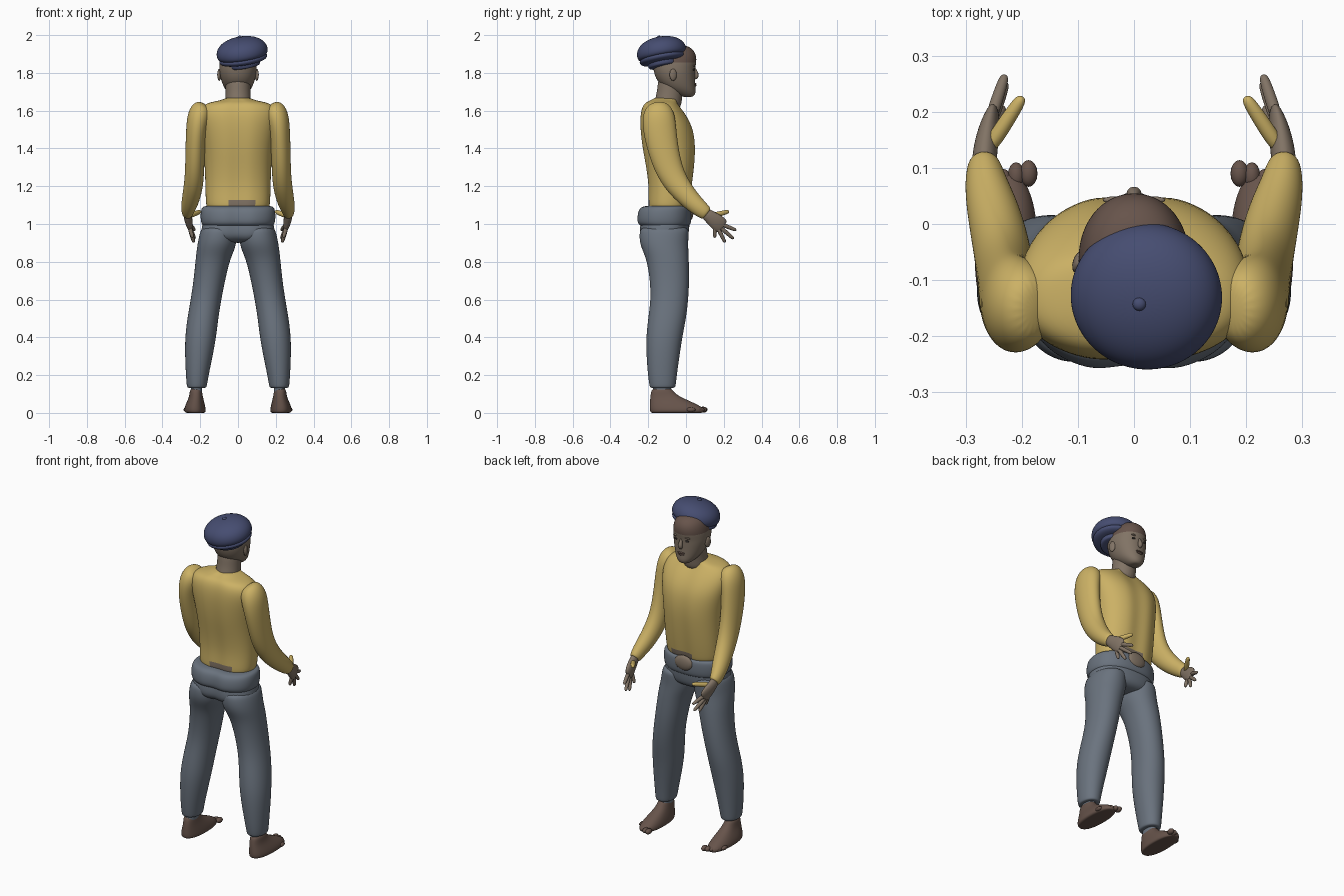
import bpy, bmesh, math
from mathutils import Vector, Matrix


def material(name, rgb):
    m = bpy.data.materials.new(name)
    m.diffuse_color = (*rgb, 1)
    return m


YELLOW = material("mustard_knit", (0.60, 0.44, 0.13))
DENIM = material("grey_blue_cloth", (0.145, 0.172, 0.21))
NAVY = material("navy_felt", (0.061, 0.074, 0.165))
SKIN = material("skin", (0.22, 0.172, 0.13))
BROWN = material("dark_brown", (0.135, 0.088, 0.070))
DARK = material("eye_dark", (0.03, 0.025, 0.022))


def finish(name, bm, mats, rule=None, levels=2, matrix=None):
    """Turn a bmesh into a smooth, subdivided object; rule picks a material per face."""
    bmesh.ops.recalc_face_normals(bm, faces=bm.faces)
    if rule:
        for f in bm.faces:
            f.material_index = int(rule(f.calc_center_median()))
    if matrix:
        bm.transform(matrix)
    me = bpy.data.meshes.new(name)
    bm.to_mesh(me)
    bm.free()
    for p in me.polygons:
        p.use_smooth = True
    for m in mats:
        me.materials.append(m)
    ob = bpy.data.objects.new(name, me)
    bpy.context.collection.objects.link(ob)
    if levels:
        sub = ob.modifiers.new("smooth", 'SUBSURF')
        sub.levels = sub.render_levels = levels
    return ob


def skin_rings(name, rings, mats, **kw):
    """Join closed rings of points into a capped body."""
    bm = bmesh.new()
    vs = [[bm.verts.new(p) for p in r] for r in rings]
    n = len(vs[0])
    for a, b in zip(vs, vs[1:]):
        for i in range(n):
            j = (i + 1) % n
            bm.faces.new((a[i], a[j], b[j], b[i]))
    bm.faces.new(vs[0])
    bm.faces.new(vs[-1])
    return finish(name, bm, mats, **kw)


def stack(name, rows, mats, side=1, power=2.3, n=24, dent_back=0, dent_front=0, **kw):
    """Body of level rings; rows are (z, x0, x1, y0, y1)."""
    rings = []
    for z, x0, x1, y0, y1 in rows:
        ring = []
        for i in range(n):
            a = 2 * math.pi * i / n
            c, s = math.cos(a), math.sin(a)
            x = math.copysign(abs(c) ** (2 / power), c) * (x1 - x0) / 2 + (x0 + x1) / 2
            y = math.copysign(abs(s) ** (2 / power), s) * (y1 - y0) / 2 + (y0 + y1) / 2
            if abs(c) < 0.01:
                y += dent_back if s < 0 else -dent_front
            ring.append((side * x, y, z))
        rings.append(ring)
    return skin_rings(name, rings, mats, **kw)


def sym(rows):
    return [(z, -hx, hx, y0, y1) for z, hx, y0, y1 in rows]


def limb(name, path, mats, side=1, n=14, **kw):
    """Tube along a path of (x, y, z, sideways radius, other radius)."""
    pts = [Vector(p[:3]) for p in path]
    rings = []
    for k, p in enumerate(path):
        t = (pts[min(k + 1, len(pts) - 1)] - pts[max(k - 1, 0)]).normalized()
        u = Vector((1, 0, 0))
        u = (u - t * u.dot(t)).normalized()
        v = t.cross(u)
        ring = []
        for i in range(n):
            a = 2 * math.pi * i / n
            q = pts[k] + u * (math.cos(a) * p[3]) + v * (math.sin(a) * p[4])
            ring.append((side * q.x, q.y, q.z))
        rings.append(ring)
    return skin_rings(name, rings, mats, **kw)


def blob(name, loc, radii, mat, rot=None):
    bm = bmesh.new()
    bmesh.ops.create_uvsphere(bm, u_segments=16, v_segments=10, radius=1)
    m = Matrix.Translation(loc) @ (rot or Matrix()) @ Matrix.Diagonal((*radii, 1))
    return finish(name, bm, [mat], levels=0, matrix=m)


# Sweater body, with ragged bare patches at the hem
stack("sweater", sym([
    (1.08, .155, -.195, .005), (1.09, .168, -.205, .018), (1.12, .172, -.206, .024),
    (1.20, .174, -.203, .037), (1.30, .177, -.217, .050), (1.40, .185, -.237, .058),
    (1.50, .203, -.249, .048), (1.57, .212, -.249, .012), (1.615, .200, -.240, -.022),
    (1.643, .165, -.222, -.045), (1.655, .085, -.19, -.045), (1.672, .060, -.168, -.03)]),
    [YELLOW, SKIN], dent_back=.012, dent_front=.014,
    rule=lambda c: c.z < 1.115 and -.06 < c.x < .10)

# Bare belly above the waistband
blob("belly", (0, .022, 1.065), (.06, .018, .045), SKIN)

# Trousers: hips, waistband and legs
stack("hips", sym([
    (1.04, .18, -.24, .02), (1.00, .190, -.250, .02), (.95, .200, -.255, .016),
    (.92, .17, -.24, .005), (.90, .09, -.20, -.03)]), [DENIM], dent_back=.02)
stack("waistband", sym([
    (1.097, .15, -.20, .0), (1.094, .186, -.235, .022), (1.08, .197, -.258, .030),
    (1.04, .201, -.267, .031), (1.005, .197, -.266, .028), (.99, .188, -.25, .018),
    (.985, .16, -.22, 0)]), [DENIM], dent_back=.02)

for s, tag in ((1, "right"), (-1, "left")):
    stack(tag + "_trouser_leg", [
        (.99, .02, .185, -.235, .01), (.96, .008, .202, -.248, .016),
        (.90, .006, .214, -.247, .012), (.85, .024, .221, -.226, .014),
        (.80, .045, .226, -.207, .016), (.70, .068, .236, -.191, .018),
        (.60, .088, .251, -.187, .013), (.50, .104, .269, -.201, .001),
        (.40, .115, .281, -.212, -.019), (.30, .134, .281, -.210, -.034),
        (.20, .155, .276, -.202, -.048), (.145, .164, .272, -.194, -.054),
        (.132, .168, .268, -.190, -.058), (.132, .19, .25, -.17, -.08)],
        [DENIM], side=s, power=2.1)

    # Bare foot with ankle and toes
    stack(tag + "_ankle", [(.06, .188, .255, -.18, -.07), (.10, .19, .25, -.178, -.075),
                           (.16, .188, .25, -.175, -.078)], [DENIM], side=s)
    stack(tag + "_foot", [
        (0, .19, .26, -.17, .07), (0, .174, .280, -.187, .092), (.012, .170, .286, -.192, .098),
        (.030, .172, .283, -.193, .088), (.052, .177, .274, -.192, .045),
        (.078, .184, .262, -.190, -.015), (.100, .188, .257, -.187, -.055),
        (.125, .192, .254, -.182, -.072), (.13, .205, .24, -.16, -.09)],
        [BROWN], side=s)
    for i in range(5):
        blob(f"{tag}_toe_{i + 1}", (s * (.188 + .022 * i), .090 - .004 * i * i, .017),
             (.016 - .001 * i, .024, .016 - .001 * i), BROWN)

    # Sleeve
    limb(tag + "_sleeve", [
        (.175, -.150, 1.635, .03, .04), (.190, -.147, 1.615, .056, .07),
        (.207, -.145, 1.57, .064, .088), (.220, -.140, 1.50, .056, .090),
        (.226, -.122, 1.40, .053, .083), (.229, -.095, 1.30, .051, .076),
        (.234, -.050, 1.21, .052, .066), (.250, .020, 1.13, .048, .054),
        (.264, .070, 1.085, .039, .046), (.268, .108, 1.055, .030, .038),
        (.268, .112, 1.052, .020, .028)], [YELLOW], side=s, n=18)

    # Hand with fanned fingers
    limb(tag + "_hand", [
        (.268, .095, 1.065, .022, .030), (.266, .125, 1.040, .023, .035),
        (.260, .160, 1.012, .020, .044), (.253, .185, .992, .015, .044),
        (.250, .200, .982, .008, .034)], [SKIN], side=s)
    fingers = {"index": ((.256, .185, 1.00), (.230, .265, .967)),
               "middle": ((.256, .178, .985), (.229, .252, .922)),
               "ring": ((.256, .168, .980), (.234, .207, .903)),
               "little": ((.258, .153, .988), (.240, .152, .928)),
               "thumb": ((.262, .130, 1.042), (.199, .226, 1.066))}
    for f, (a, b) in fingers.items():
        a, b = Vector(a), Vector(b)
        r = .014 if f == "thumb" else .011
        path = [(*a.lerp(b, t), r * k, r * k) for t, k in
                ((0, 1.1), (.45, 1.1), (.85, .95), (.98, .7), (1.01, .2))]
        limb(f"{tag}_{f}_finger", path, [YELLOW if f == "thumb" else SKIN], side=s, n=8)

    # Ear and eye
    blob(tag + "_ear", (s * .099, -.068, 1.79), (.010, .020, .032), SKIN,
         Matrix.Rotation(s * .3, 4, 'Z'))
    blob(tag + "_eye", (s * .036, .041, 1.818), (.014, .005, .006), DARK)
    blob(tag + "_brow", (s * .036, .043, 1.838), (.020, .006, .005), SKIN)

# Neck and head, hair on the front of the crown
stack("neck", sym([
    (1.60, .07, -.17, -.03), (1.65, .069, -.168, -.022), (1.70, .065, -.153, -.016),
    (1.76, .068, -.15, 0), (1.79, .06, -.13, 0)]), [SKIN], power=2)
stack("head", sym([
    (1.672, .02, -.01, .03), (1.678, .036, -.035, .043), (1.695, .054, -.075, .052),
    (1.72, .074, -.120, .050), (1.76, .090, -.156, .049), (1.80, .099, -.170, .049),
    (1.825, .100, -.174, .049), (1.855, .099, -.176, .056), (1.89, .093, -.170, .056),
    (1.92, .080, -.155, .042), (1.94, .055, -.12, .015), (1.948, .02, -.08, -.02)]),
    [SKIN, BROWN], power=2.1, rule=lambda c: c.z > 1.86 and c.y > -.075)
limb("nose", [(0, .040, 1.828, .007, .008), (0, .050, 1.81, .009, .010),
              (0, .056, 1.79, .015, .014), (0, .053, 1.775, .013, .012),
              (0, .045, 1.768, .006, .006)], [SKIN], n=10)
blob("upper_lip", (0, .048, 1.742), (.024, .008, .005), BROWN)
blob("lower_lip", (0, .048, 1.733), (.020, .008, .006), BROWN)

# Tilted cap: puffed crown, lower roll, inner band and button
tilt = (Matrix.Translation((.02, -.131, 1.922)) @ Matrix.Rotation(math.radians(-9), 4, 'Y')
        @ Matrix.Rotation(math.radians(10), 4, 'X'))


def cap_part(name, profile):
    stack(name, [(z, -r, r, -r * .97, r * .97) for z, r in profile], [NAVY],
          power=2, matrix=tilt)


cap_part("cap_crown", [(-.045, .09), (-.044, .122), (-.032, .136), (-.008, .139),
                       (.020, .130), (.045, .105), (.062, .065), (.069, .02)])
cap_part("cap_roll", [(-.070, .08), (-.068, .112), (-.058, .128), (-.045, .131),
                      (-.036, .122), (-.034, .09)])
cap_part("cap_band", [(-.092, .07), (-.091, .084), (-.075, .088), (-.055, .085),
                      (-.05, .07)])
blob("cap_button", tilt @ Vector((0, 0, .068)), (.012, .012, .009), NAVY)
